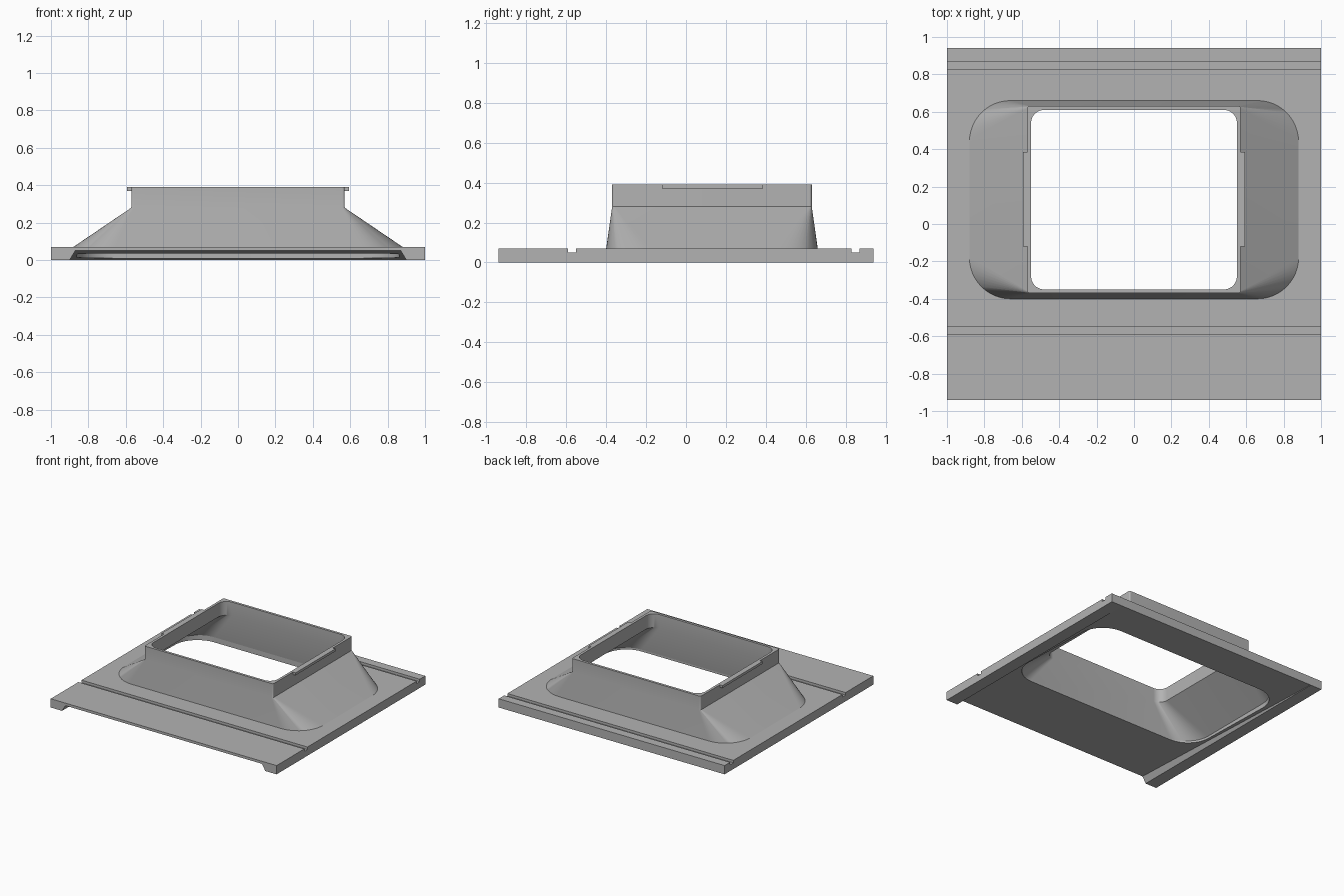
import bpy, bmesh, math

if "Cube" in bpy.data.objects:
    bpy.data.objects.remove(bpy.data.objects["Cube"])

grey = bpy.data.materials.new("plain_grey")
grey.diffuse_color = (0.45, 0.45, 0.45, 1)
grey.use_nodes = True
grey.node_tree.nodes["Principled BSDF"].inputs["Base Color"].default_value = grey.diffuse_color
CY = 0.13  # centre of the duct opening along y


def make(name, bm):
    bmesh.ops.recalc_face_normals(bm, faces=bm.faces)
    mesh = bpy.data.meshes.new(name)
    bm.to_mesh(mesh)
    bm.free()
    mesh.materials.append(grey)
    ob = bpy.data.objects.new(name, mesh)
    bpy.context.collection.objects.link(ob)
    return ob


def ring(bm, hx, hy, r, z, n=12):
    """Rounded rectangle of vertices around the duct centre."""
    out = []
    for i, (sx, sy) in enumerate(((1, 1), (-1, 1), (-1, -1), (1, -1))):
        for k in range(n + 1):
            a = math.pi / 2 * (i + k / n)
            out.append(bm.verts.new((sx * (hx - r) + r * math.cos(a),
                                     CY + sy * (hy - r) + r * math.sin(a), z)))
    return out


def bridge(bm, a, b):
    for i in range(len(a)):
        j = (i + 1) % len(a)
        bm.faces.new((a[i], a[j], b[j], b[i]))


def prism_x(name, pts, x0, x1):
    """Extrude a (y, z) profile along x."""
    bm = bmesh.new()
    a = [bm.verts.new((x0, y, z)) for y, z in pts]
    b = [bm.verts.new((x1, y, z)) for y, z in pts]
    bridge(bm, a, b)
    bm.faces.new(a)
    bm.faces.new(b)
    return make(name, bm)


def smooth(ob):
    bpy.ops.object.select_all(action='DESELECT')
    ob.select_set(True)
    bpy.context.view_layer.objects.active = ob
    bpy.ops.object.shade_smooth_by_angle(angle=math.radians(30))


# Base plate with two grooves across the top
T, G = 0.07, 0.05
plate = prism_x("base_plate", [
    (-0.94, 0), (0.94, 0), (0.94, T), (0.87, T), (0.87, G), (0.83, G), (0.83, T),
    (-0.55, T), (-0.55, G), (-0.59, G), (-0.59, T), (-0.94, T)], -1, 1)

# Sloping recess under the plate, open at the front, leaving side rails
bm = bmesh.new()
front = [bm.verts.new((x, -0.96, z)) for x, z in
         ((-0.912, -0.02), (0.912, -0.02), (0.87, 0.05), (-0.87, 0.05))]
back = [bm.verts.new((x, 0.93, z)) for x, z in
        ((-0.912, -0.02), (0.912, -0.02), (0.899, 0.002), (-0.899, 0.002))]
bridge(bm, front, back)
bm.faces.new(front)
bm.faces.new(back)
recess = make("recess_cutter", bm)

# Opening through the plate
bm = bmesh.new()
low, high = ring(bm, 0.86, 0.51, 0.20, -0.1), ring(bm, 0.86, 0.51, 0.20, 0.2)
bridge(bm, low, high)
bm.faces.new(low)
bm.faces.new(high)
opening = make("opening_cutter", bm)

for cutter in (recess, opening):
    mod = plate.modifiers.new("cut", 'BOOLEAN')
    mod.operation, mod.solver, mod.object = 'DIFFERENCE', 'EXACT', cutter
    bpy.context.view_layer.objects.active = plate
    bpy.ops.object.modifier_apply(modifier=mod.name)
    bpy.data.objects.remove(cutter)
smooth(plate)

# Hollow duct: flared skirt rising into an upright collar
bm = bmesh.new()
loops = [ring(bm, *p) for p in (
    (0.88, 0.53, 0.22, 0.05), (0.88, 0.53, 0.22, 0.07),
    (0.57, 0.50, 0.012, 0.28), (0.57, 0.50, 0.012, 0.39),
    (0.55, 0.48, 0.07, 0.39), (0.55, 0.48, 0.07, 0.28),
    (0.86, 0.51, 0.20, 0.05))]
for a, b in zip(loops, loops[1:] + loops[:1]):
    bridge(bm, a, b)
smooth(make("flared_duct", bm))

# Latch tabs on both sides of the collar
for side, s in (("left", -1), ("right", 1)):
    prism_x(side + "_tab", [(-0.12, 0.37), (0.385, 0.37), (0.385, 0.39), (-0.12, 0.39)],
            s * 0.565, s * 0.593)
